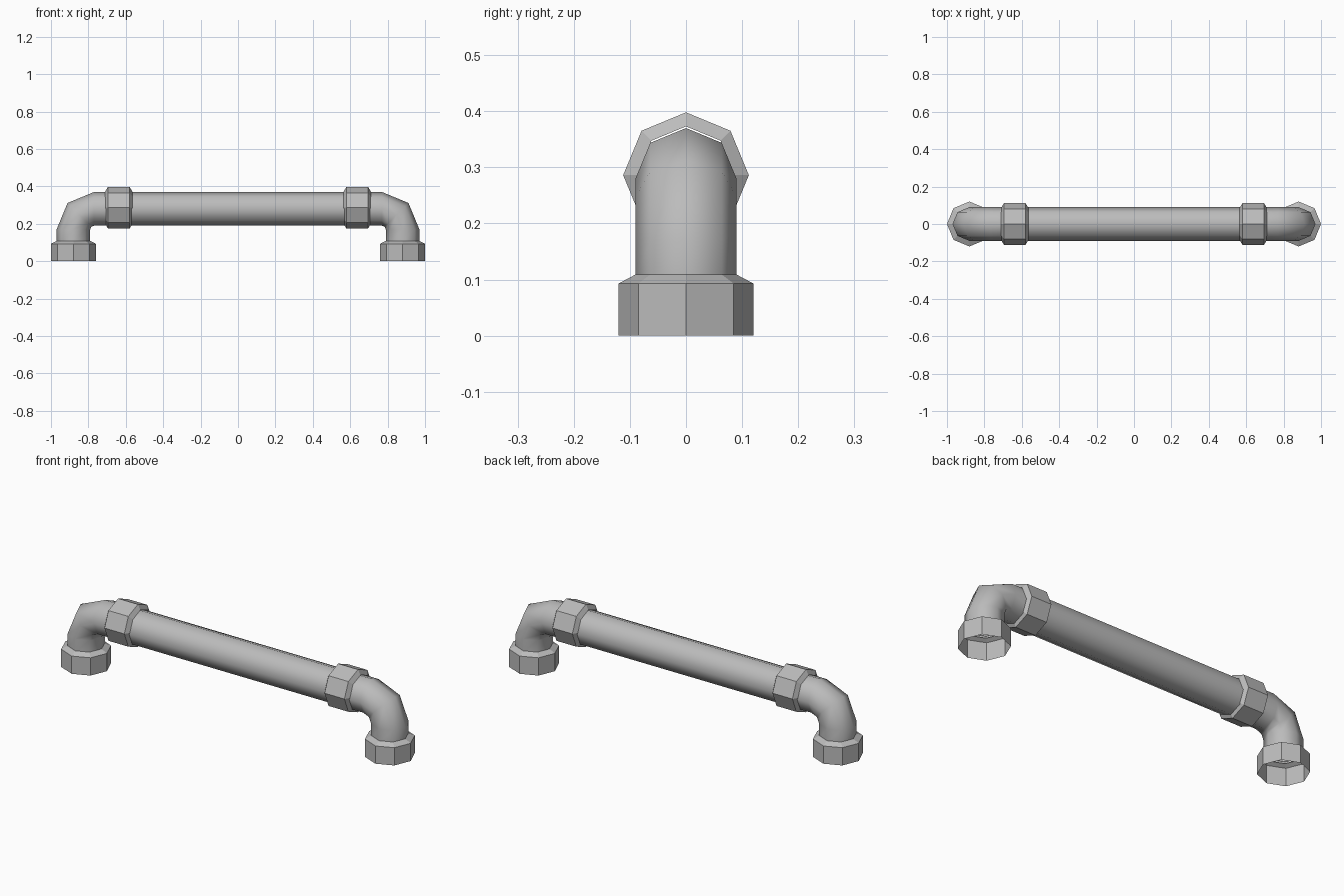
import bpy, bmesh, math
from mathutils import Vector

cube = bpy.data.objects.get("Cube")
if cube:
    bpy.data.objects.remove(cube, do_unlink=True)

SIDES = 8
PIPE_R, PIPE_Z, FOOT_X, BEND_R = 0.09, 0.28, 0.88, 0.11

metal = bpy.data.materials.new("grey metal")
metal.use_nodes = True
colour = (0.5, 0.5, 0.5, 1)
metal.diffuse_color = colour
metal.node_tree.nodes["Principled BSDF"].inputs["Base Color"].default_value = colour


def tube(name, rings, smooth):
    """Open octagonal shell through rings of (centre, axis in the xz plane, radius)."""
    bm = bmesh.new()
    loops = []
    for centre, axis, radius in rings:
        side = Vector((0, 1, 0))
        up = Vector(axis).normalized().cross(side)
        loop = []
        for i in range(SIDES):
            a = math.tau * i / SIDES
            loop.append(bm.verts.new(Vector(centre) + radius * (math.cos(a) * side + math.sin(a) * up)))
        loops.append(loop)
    for a, b in zip(loops, loops[1:]):
        for i in range(SIDES):
            j = (i + 1) % SIDES
            face = bm.faces.new((a[i], b[i], b[j], a[j]))
            face.smooth = smooth
    bm.normal_update()
    # Turn the faces outward from the tube axis
    first = bm.faces[:][0]
    middle = (Vector(rings[0][0]) + Vector(rings[1][0])) / 2
    if first.normal.dot(first.calc_center_median() - middle) < 0:
        bmesh.ops.reverse_faces(bm, faces=bm.faces[:])
    mesh = bpy.data.meshes.new(name)
    bm.to_mesh(mesh)
    bm.free()
    mesh.materials.append(metal)
    obj = bpy.data.objects.new(name, mesh)
    bpy.context.collection.objects.link(obj)
    return obj


# Long horizontal bar
tube("bar", [((x, 0, PIPE_Z), (1, 0, 0), PIPE_R) for x in (-0.64, 0.64)], True)

for label, s in (("left", 1), ("right", -1)):
    # Elbow: short rise, two-segment bend, short run into the bar collar
    rings = [((s * FOOT_X, 0, 0.1), (0, 0, 1), PIPE_R)]
    for k in range(3):
        a = math.pi / 4 * k
        centre = (s * (FOOT_X - BEND_R + BEND_R * math.cos(a)), 0,
                  PIPE_Z - BEND_R + BEND_R * math.sin(a))
        rings.append((centre, (-s * math.sin(a), 0, math.cos(a)), PIPE_R))
    rings.append(((s * 0.64, 0, PIPE_Z), (-s, 0, 0), PIPE_R))
    tube(label + "_elbow", rings, True)

    # Bar collar, chamfered at both ends
    tube(label + "_bar_collar",
         [((s * x, 0, 0.286), (s, 0, 0), r)
          for x, r in ((0.565, 0.087), (0.58, 0.112), (0.695, 0.112), (0.71, 0.087))], False)

    # Foot collar, open underneath and chamfered on top
    tube(label + "_foot_collar",
         [((s * FOOT_X, 0, z), (0, 0, 1), r)
          for z, r in ((0, 0.12), (0.093, 0.12), (0.11, 0.088))], False)
